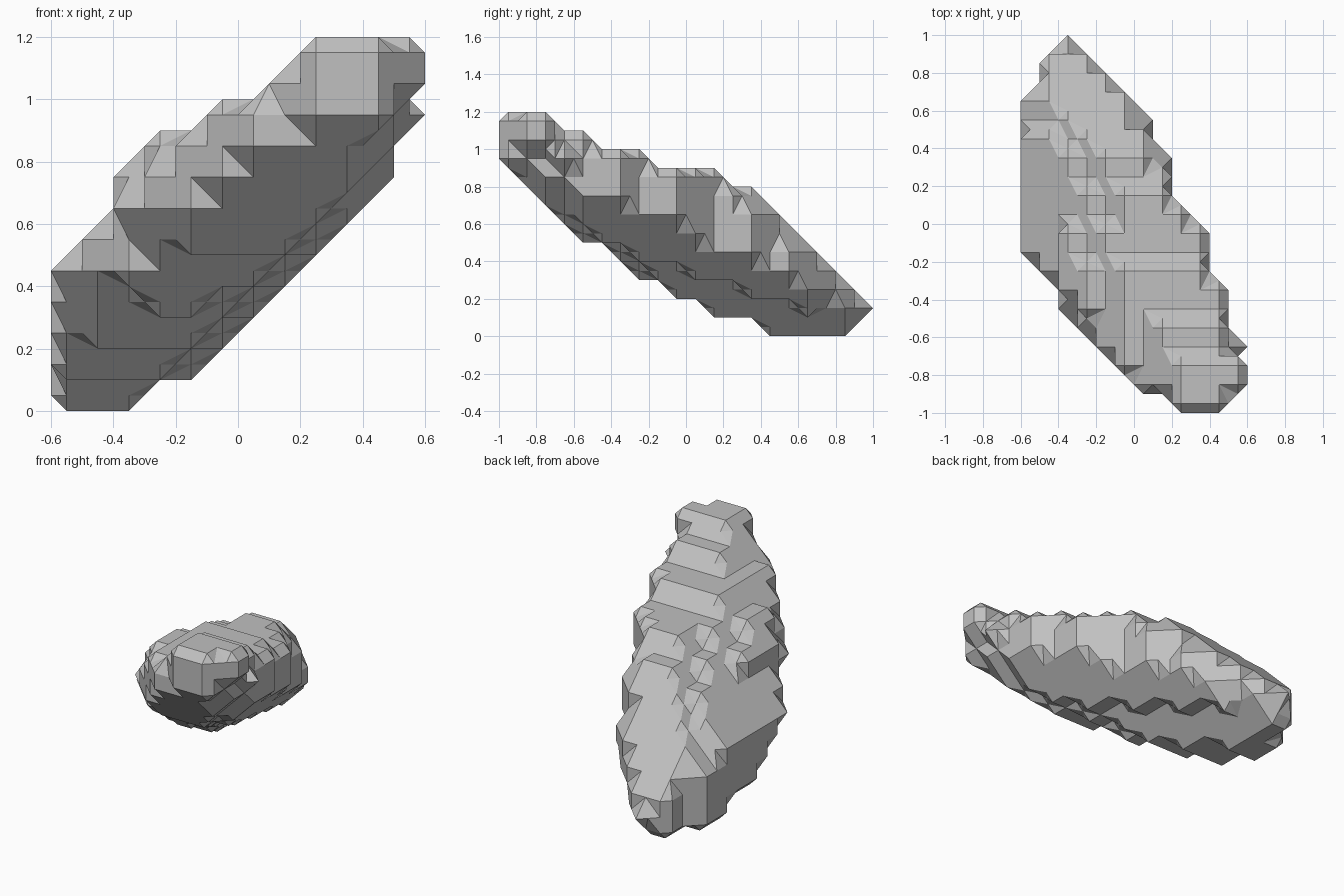
import bpy
import bmesh
from itertools import product
from mathutils import Matrix, Vector

STEP = 0.1
NX, NY, NZ = 12, 20, 12

# Outline of the rock on the three main planes, as first and last filled cell
FRONT_X = list(zip([0, 0, 0, 0, 0, 1, 2, 2, 3, 5, 7, 8],
                   [2, 4, 5, 6, 7, 8, 9, 10, 10, 11, 11, 11]))
SIDE_Y = list(zip([14, 11, 9, 7, 5, 4, 3, 2, 1, 0, 0, 0],
                  [18, 19, 18, 17, 16, 15, 14, 13, 11, 7, 4, 2]))
TOP_X = list(zip([8, 6, 5, 4, 3, 2, 2, 1] + [0] * 9 + [1, 1, 2],
                 [10, 11, 11, 11, 10, 10, 10, 9, 9, 9, 8, 7, 7, 7, 6, 6, 5, 4, 3, 2]))

# Cross-section along the long axis, clockwise, with its own right and up axes
SECTION = [Vector(p) for p in (
    (-0.59, -0.05), (-0.56, 0.09), (-0.42, 0.22), (-0.33, 0.25), (0.05, 0.33),
    (0.17, 0.31), (0.26, 0.28), (0.39, 0.14), (0.39, -0.07), (0.26, -0.18),
    (-0.12, -0.34), (-0.33, -0.3), (-0.54, -0.2))]
SECTION_RIGHT = Vector((0.82, 0.57, 0))
SECTION_UP = Vector((-0.24, 0.35, 0.91))
MIDDLE = Vector((0, 0, 0.6))

# Tilted ellipsoid that rounds off both ends
CENTRE = Vector((-0.03, -0.05, 0.62))
SPREAD = Matrix(((0.366, -0.356, 0.268),
                 (-0.356, 1.006, -0.458),
                 (0.268, -0.458, 0.384))).inverted()


def position(cell):
    """Centre of a cell; half steps give points between cells."""
    i, j, k = cell
    return Vector((i - (NX - 1) / 2, j - (NY - 1) / 2, k + 0.5)) * STEP


def within(value, span):
    return span[0] <= value <= span[1]


def in_section(cell):
    d = position(cell) - MIDDLE
    p = Vector((d.dot(SECTION_RIGHT), d.dot(SECTION_UP)))
    for a, b in zip(SECTION, SECTION[1:] + SECTION[:1]):
        edge = (b - a).normalized()
        if edge.y * (p.x - a.x) - edge.x * (p.y - a.y) < 0.03:
            return False
    return True


def in_outlines(cell):
    i, j, k = cell
    # small notch splitting the knob from the spur below it
    if i == NX - 1 and (j == 3) != (k == 9):
        return False
    return (within(i, FRONT_X[k]) and within(j, SIDE_Y[k])
            and within(i, TOP_X[j]) and in_section(cell))


def depth(cell):
    """Below 1 inside the ellipsoid, above 1 outside."""
    d = position(cell) - CENTRE
    return d.dot(SPREAD @ d)


def neighbours(cell):
    for axis, side in product(range(3), (-1, 1)):
        yield cell[:axis] + (cell[axis] + side,) + cell[axis + 1:]


def rock_cells():
    """Ellipsoid cut by the outlines, with the rim cells that reach them."""
    cells = [c for c in product(range(NX), range(NY), range(NZ)) if in_outlines(c)]
    cells.sort(key=depth)
    solid = {c for c in cells if depth(c) < 1.15}
    for axis in range(3):
        covered = set()
        for cell in cells:
            shadow = cell[:axis] + cell[axis + 1:]
            if shadow not in covered:
                covered.add(shadow)
                solid.add(cell)
    # close the small pits between rim cells
    return solid | {c for c in cells if sum(n in solid for n in neighbours(c)) > 3}


def cube_sides():
    """Corner rings of the six sides of a cube, counter-clockwise from outside."""
    rings = []
    for axis, side in product(range(3), range(2)):
        ring = []
        for u, v in ((0, 0), (1, 0), (1, 1), (0, 1)):
            corner = [0, 0, 0]
            corner[axis] = side
            corner[(axis + 1) % 3] = u
            corner[(axis + 2) % 3] = v
            ring.append(tuple(corner))
        rings.append(ring if side else ring[::-1])
    return rings


def midpoint(a, b):
    return tuple((p + q) / 2 for p, q in zip(a, b))


def cell_loops(origin, solid, sides):
    """Closed loops that separate filled corners from empty ones in one cube."""
    links = {}
    for side in sides:
        ring = [tuple(o + c for o, c in zip(origin, corner)) for corner in side]
        for m in range(4):
            if ring[m] in solid or ring[(m + 1) % 4] not in solid:
                continue
            n = m + 1
            while ring[(n + 1) % 4] in solid:
                n += 1
            entry = midpoint(ring[m], ring[(m + 1) % 4])
            links[entry] = midpoint(ring[n % 4], ring[(n + 1) % 4])
    while links:
        start, point = links.popitem()
        loop = [start]
        while point != start:
            loop.append(point)
            point = links.pop(point)
        yield loop


def build_rock(name, material):
    solid = rock_cells()
    sides = cube_sides()
    bm = bmesh.new()
    verts = {}
    for origin in product(range(-1, NX), range(-1, NY), range(-1, NZ)):
        for loop in cell_loops(origin, solid, sides):
            for point in loop:
                if point not in verts:
                    verts[point] = bm.verts.new(position(point))
            bm.faces.new([verts[point] for point in loop])
    # flat facets: split bent polygons, then merge the coplanar ones
    bmesh.ops.triangulate(bm, faces=bm.faces[:])
    bmesh.ops.recalc_face_normals(bm, faces=bm.faces[:])
    bmesh.ops.dissolve_limit(bm, angle_limit=0.02, verts=bm.verts[:], edges=bm.edges[:])
    mesh = bpy.data.meshes.new(name)
    bm.to_mesh(mesh)
    bm.free()
    mesh.materials.append(material)
    rock = bpy.data.objects.new(name, mesh)
    bpy.context.collection.objects.link(rock)
    return rock


def make_material(name, colour):
    material = bpy.data.materials.new(name)
    material.use_nodes = True
    material.diffuse_color = colour
    material.node_tree.nodes["Principled BSDF"].inputs["Base Color"].default_value = colour
    return material


default = bpy.data.objects.get("Cube")
if default:
    bpy.data.objects.remove(default, do_unlink=True)

build_rock("rock_body", make_material("stone_grey", (0.53, 0.53, 0.53, 1)))
